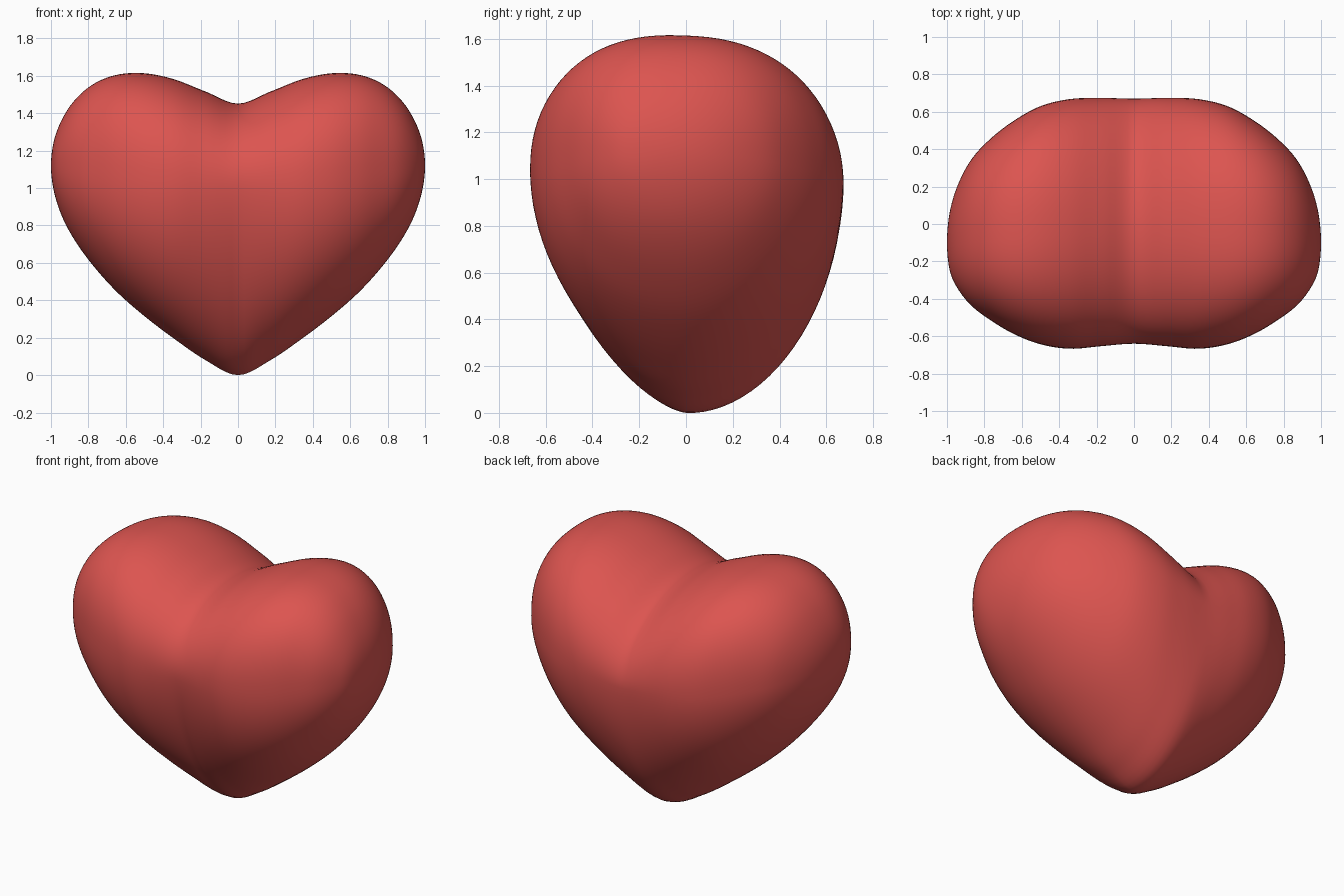
import bpy, bmesh, math

if "Cube" in bpy.data.objects:
    bpy.data.objects.remove(bpy.data.objects["Cube"])

# Outlines sampled every 10 degrees of t, where x = sin(t)
TOP = [1.45, 1.515, 1.581, 1.613, 1.606, 1.56, 1.478, 1.37, 1.25, 1.12]
BOTTOM = [0.0, 0.08, 0.195, 0.315, 0.44, 0.575, 0.71, 0.845, 0.985, 1.12]
BACK = [0.67, 0.674, 0.668, 0.630, 0.552, 0.457, 0.35, 0.215, 0.065, -0.10]
FRONT = [-0.64, -0.653, -0.667, -0.643, -0.588, -0.515, -0.44, -0.35, -0.25, -0.10]


def sample(table, u):
    """Smooth interpolation, mirrored about the middle of the heart."""
    def at(i):
        i = abs(i)
        return table[i] if i < 10 else 2 * table[9] - table[18 - i]
    i = min(int(u), 8)
    f = u - i
    a, b = at(i), at(i + 1)
    ma, mb = (b - at(i - 1)) / 2, (at(i + 2) - a) / 2
    return (a * (2*f**3 - 3*f**2 + 1) + ma * (f**3 - 2*f**2 + f)
            + b * (3*f**2 - 2*f**3) + mb * (f**3 - f**2))


def power(v, n):
    return math.copysign(abs(v) ** (2 / n), v)


def section(t, count):
    """Rounded, egg-like y-z slice of the heart at x = sin(t)."""
    u = abs(t) / (math.pi / 2) * 9
    x = math.sin(t)
    ax = abs(x)
    top, bottom = sample(TOP, u), sample(BOTTOM, u)
    back, front = sample(BACK, u), sample(FRONT, u)
    yc = -0.10 * ax ** 3
    zm = 1.0 + 0.12 * ax ** 2
    points = []
    for k in range(count):
        a = 2 * math.pi * k / count
        c, s = math.cos(a), math.sin(a)
        if s >= 0:
            crease = 1.9 if c > 0 else 2.05
            n = crease + (2.4 - crease) * math.sin(2 * abs(t))
        elif c > 0:
            n = 1.87 + 0.16 * ax ** 2
        else:
            n = 1.6 + 0.6 * math.sin(math.pi / 2 * ax)
        dy = power(c, n) * ((back - yc) if c > 0 else (yc - front))
        dz = power(s, n) * ((top - zm) if s > 0 else (zm - bottom))
        tilt = 0.03 + 0.03 * max(0, 1 - 2 * ax) ** 2
        points.append((x, yc + dy, zm + dz - tilt * dy))
    return points


# Heart: slices lofted from side to side, closed by a pole at each end
SLICES, AROUND = 96, 96
bm = bmesh.new()
rings = []
for i in range(1, SLICES):
    t = -math.pi / 2 + math.pi * i / SLICES
    rings.append([bm.verts.new(p) for p in section(t, AROUND)])
for r0, r1 in zip(rings, rings[1:]):
    for k in range(AROUND):
        j = (k + 1) % AROUND
        bm.faces.new((r0[k], r0[j], r1[j], r1[k]))
for ring, x in ((rings[0], -1), (rings[-1], 1)):
    pole = bm.verts.new((x, -0.10, 1.12))
    for k in range(AROUND):
        bm.faces.new((ring[k], ring[(k + 1) % AROUND], pole))
bmesh.ops.recalc_face_normals(bm, faces=bm.faces)
for f in bm.faces:
    f.smooth = True

mesh = bpy.data.meshes.new("heart")
bm.to_mesh(mesh)
bm.free()
heart = bpy.data.objects.new("heart", mesh)
bpy.context.collection.objects.link(heart)

red = bpy.data.materials.new("warm red")
red.diffuse_color = (0.72, 0.09, 0.08, 1)
red.use_nodes = True
red.node_tree.nodes["Principled BSDF"].inputs["Base Color"].default_value = red.diffuse_color
mesh.materials.append(red)
